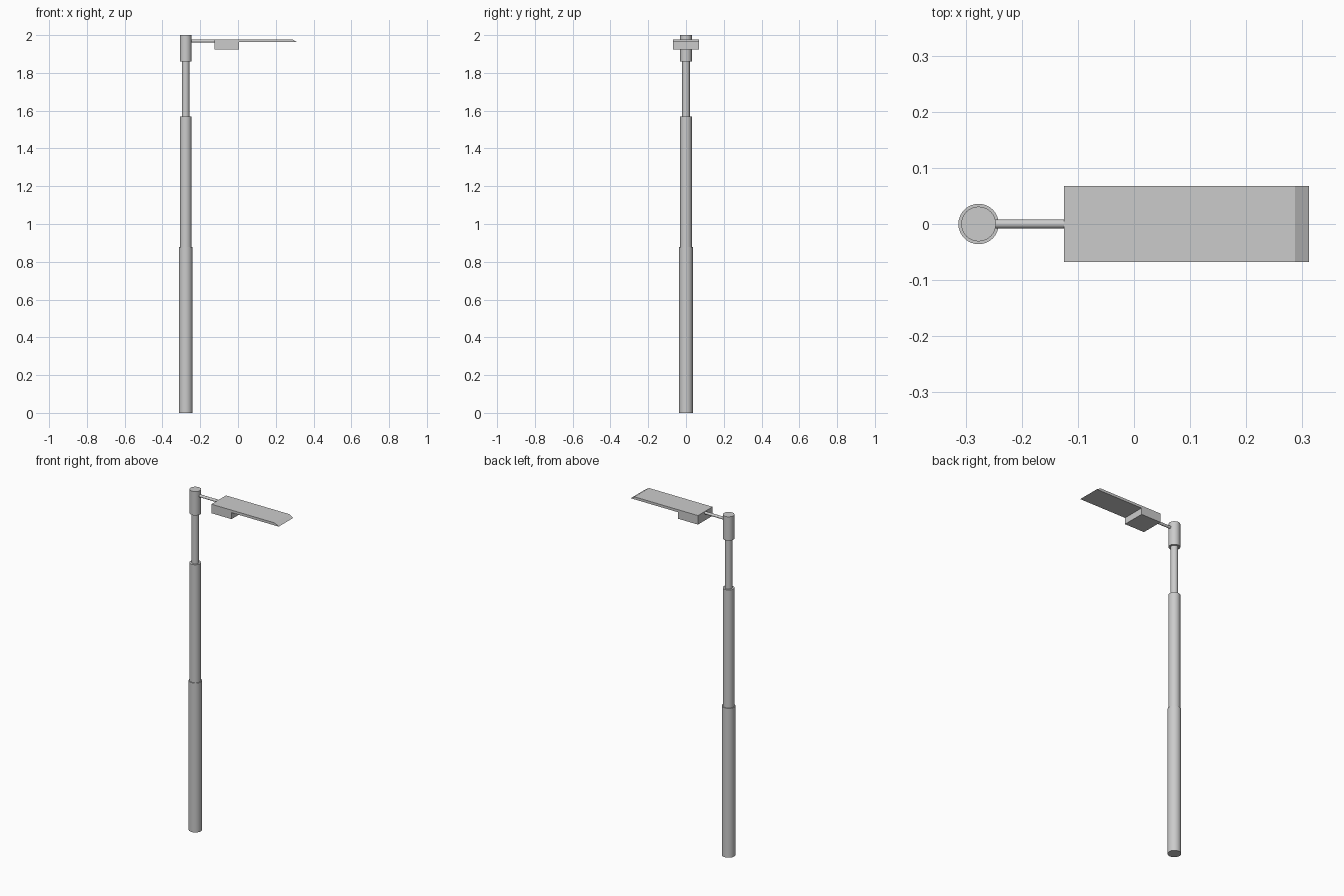
import bpy, bmesh, math

if "Cube" in bpy.data.objects:
    bpy.data.objects.remove(bpy.data.objects["Cube"])

POLE_X = -0.277

def cylinder(name, r, z0, z1):
    bpy.ops.mesh.primitive_cylinder_add(vertices=32, radius=r, depth=z1 - z0,
                                        location=(POLE_X, 0, (z0 + z1) / 2))
    ob = bpy.context.object
    ob.name = name
    bpy.ops.object.shade_smooth_by_angle(angle=math.radians(30))
    return ob

# Stepped pole, narrowing upwards, with a cap sleeve
for name, r, z0, z1 in [("lower_pole", 0.036, 0, 0.877),
                        ("middle_pole", 0.031, 0.877, 1.57),
                        ("upper_pole", 0.02, 1.57, 1.86),
                        ("pole_cap", 0.031, 1.86, 2.0)]:
    cylinder(name, r, z0, z1)

# Horizontal arm from the cap to the lamp
x0, x1 = -0.255, -0.12
bpy.ops.mesh.primitive_cylinder_add(vertices=16, radius=0.008, depth=x1 - x0,
                                    location=((x0 + x1) / 2, 0, 1.969),
                                    rotation=(0, math.pi / 2, 0))
bpy.context.object.name = "arm"
bpy.ops.object.shade_smooth_by_angle(angle=math.radians(30))

# Lamp head: side profile with gear box below and a slanted tip, extruded across y
profile = [(-0.125, 1.925), (0.005, 1.925), (0.005, 1.963),
           (0.312, 1.963), (0.287, 1.978), (-0.125, 1.978)]
W = 0.0675
bm = bmesh.new()
face = bm.faces.new([bm.verts.new((x, -W, z)) for x, z in profile])
ext = bmesh.ops.extrude_face_region(bm, geom=[face])
bmesh.ops.translate(bm, vec=(0, 2 * W, 0),
                    verts=[v for v in ext["geom"] if isinstance(v, bmesh.types.BMVert)])
bmesh.ops.recalc_face_normals(bm, faces=bm.faces)
mesh = bpy.data.meshes.new("lamp_head")
bm.to_mesh(mesh)
bm.free()
bpy.context.collection.objects.link(bpy.data.objects.new("lamp_head", mesh))
